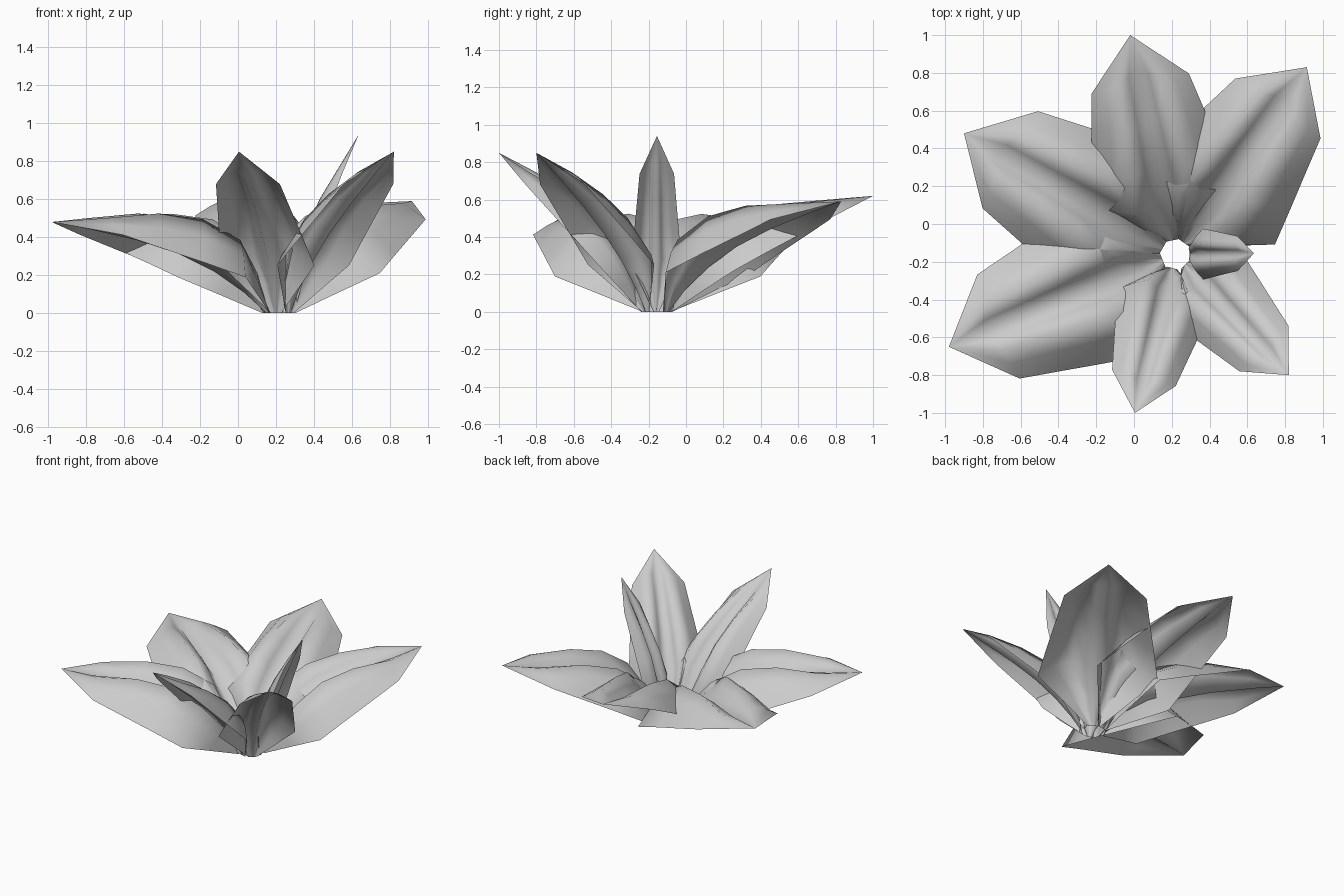
import bpy, bmesh
from mathutils import Vector

if "Cube" in bpy.data.objects:
    bpy.data.objects.remove(bpy.data.objects["Cube"])

CENTRE = Vector((0.22, -0.16, 0))

# unit leaf profile rows: edge (along, half width, lift), hump (along, lift), midrib lift
ROWS = [
    ((0.00, 0.035, 0.00), (0.00, 0.00), 0.00),
    ((0.13, 0.175, 0.025), (0.12, 0.12), 0.04),
    ((0.263, 0.32, 0.05), (0.27, 0.205), 0.07),
    ((0.44, 0.287, 0.045), (0.443, 0.225), 0.08),
    ((0.61, 0.253, 0.037), (0.63, 0.18), 0.065),
    ((0.78, 0.22, 0.03), (0.85, 0.085), 0.03),
]

# tip position, cross-section scale
LEAVES = {
    "leaf_back": ((-0.02, 1.00, 0.62), 0.94),
    "leaf_back_right": ((0.915, 0.83, 0.59), 0.98),
    "leaf_back_left": ((-0.90, 0.48, 0.48), 1.03),
    "leaf_front_left": ((-0.98, -0.65, 0.48), 1.03),
    "leaf_front": ((0.005, -1.00, 0.85), 0.68),
    "leaf_front_right": ((0.82, -0.80, 0.85), 0.69),
    "leaf_small_right": ((0.635, -0.155, 0.94), 0.42),
}


def make_leaf(name, tip, k):
    tip = Vector(tip)
    out = tip - CENTRE
    out.z = 0
    base = CENTRE + out.normalized() * 0.075
    axis = tip - base
    length = axis.length
    u = axis.normalized()
    side = u.cross(Vector((0, 0, 1))).normalized()
    n = side.cross(u)

    def place(a, v, w):
        return base + (u * a + side * v * k + n * w * k) * length

    bm = bmesh.new()
    rows = []
    for (ea, ew, eh), (ra, rh), mid in ROWS:
        row = []
        for t in (-1, -0.7, -0.42, -0.2, 0, 0.2, 0.42, 0.7, 1):
            f = abs(t)
            # grooved midrib between two rounded humps falling to the edges
            lift = {0: mid, 0.2: mid + (rh - mid) * 0.6, 0.42: rh,
                    0.7: eh + (rh - eh) * 0.6, 1: eh}[f]
            row.append(bm.verts.new(place(ra + (ea - ra) * f, ew * t, lift)))
        rows.append(row)
    for a, b in zip(rows, rows[1:]):
        for i in range(8):
            bm.faces.new((a[i], b[i], b[i + 1], a[i + 1]))
    end = bm.verts.new(tip)
    for i in range(8):
        bm.faces.new((rows[-1][i], end, rows[-1][i + 1]))
    bmesh.ops.recalc_face_normals(bm, faces=bm.faces)
    if sum(f.normal.z for f in bm.faces) < 0:
        bmesh.ops.reverse_faces(bm, faces=bm.faces)
    for f in bm.faces:
        f.smooth = True
    me = bpy.data.meshes.new(name)
    bm.to_mesh(me)
    bm.free()
    bpy.context.collection.objects.link(bpy.data.objects.new(name, me))


# ring of arched leaves around the open centre
for leaf, (tip, k) in LEAVES.items():
    make_leaf(leaf, tip, k)
